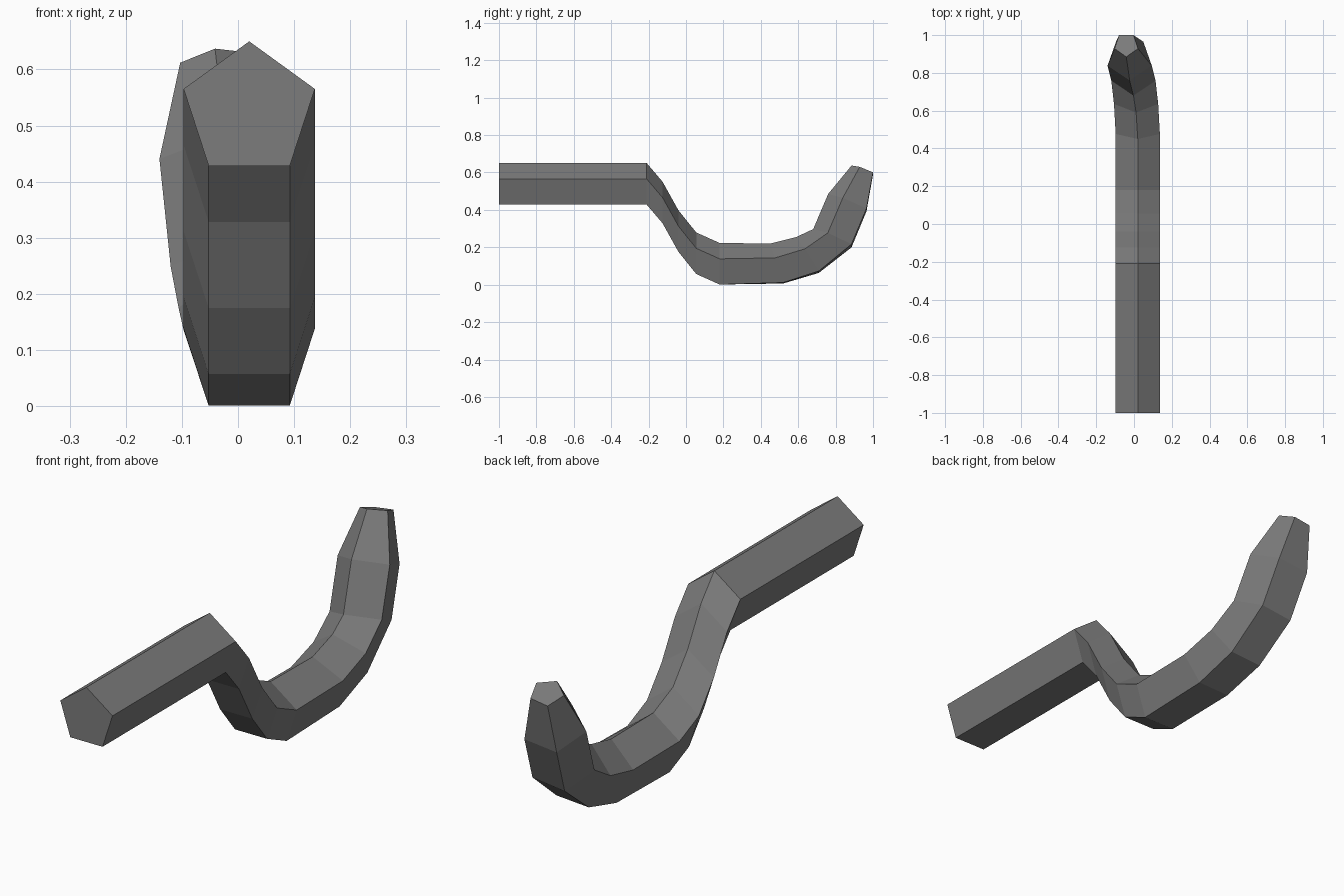
import bpy, bmesh, math
from mathutils import Vector

if "Cube" in bpy.data.objects:
    bpy.data.objects.remove(bpy.data.objects["Cube"])

grey = bpy.data.materials.new("dark grey")
grey.diffuse_color = (0.2, 0.2, 0.2, 1)
grey.use_nodes = True
grey.node_tree.nodes["Principled BSDF"].inputs["Base Color"].default_value = grey.diffuse_color

# Path stations: centre x, ridge (y, z), underside (y, z), half width, side roll in z
stations = [
    (0.020, (-1.00, 0.650), (-1.00, 0.428), 0.117, 0),
    (0.020, (-0.21, 0.650), (-0.21, 0.428), 0.117, 0),
    (0.020, (-0.125, 0.550), (-0.125, 0.328), 0.117, 0),
    (0.020, (-0.04, 0.397), (-0.04, 0.175), 0.117, 0),
    (0.020, (0.055, 0.279), (0.055, 0.057), 0.117, 0),
    (0.020, (0.18, 0.223), (0.18, 0.001), 0.117, 0),
    (0.020, (0.45, 0.220), (0.52, 0.009), 0.117, 0.004),
    (0.011, (0.59, 0.255), (0.71, 0.068), 0.117, 0.008),
    (-0.003, (0.68, 0.297), (0.885, 0.208), 0.117, 0.014),
    (-0.023, (0.76, 0.485), (0.965, 0.400), 0.117, 0.012),
    (-0.041, (0.885, 0.637), (1.00, 0.595), 0.062, 0.009),
]

# Pentagon section: side position (-1..1) and fraction from ridge to underside
section = []
for i in range(5):
    a = math.tau * i / 5
    section.append((math.sin(a) / math.sin(math.tau / 5),
                    (1 - math.cos(a)) / (1 + math.cos(math.pi / 5))))

bm = bmesh.new()
rings = []
for cx, top, low, half, roll in stations:
    top, low = Vector((cx, *top)), Vector((cx, *low))
    rings.append([bm.verts.new(top.lerp(low, f) + Vector((s * half, 0, s * roll)))
                  for s, f in section])

# Skin the bar and close both ends
for a, b in zip(rings, rings[1:]):
    for i in range(5):
        j = (i + 1) % 5
        bm.faces.new((a[i], a[j], b[j], b[i]))
bm.faces.new(rings[0])
bm.faces.new(rings[-1])
bmesh.ops.recalc_face_normals(bm, faces=bm.faces)

mesh = bpy.data.meshes.new("curved_bar")
bm.to_mesh(mesh)
bm.free()
mesh.materials.append(grey)
bpy.context.collection.objects.link(bpy.data.objects.new("curved_bar", mesh))
